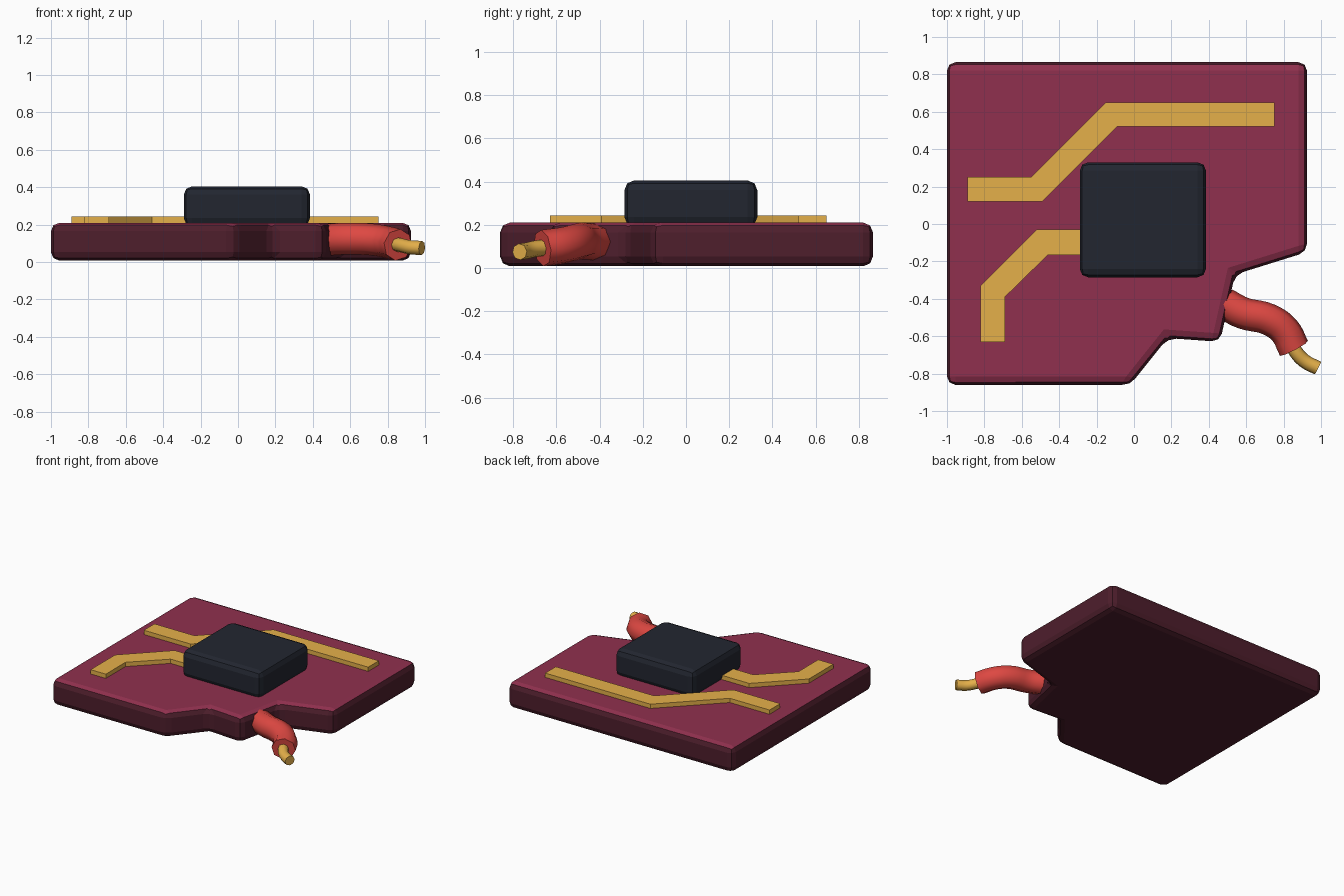
import bpy
import bmesh
import math

if "Cube" in bpy.data.objects:
    bpy.data.objects.remove(bpy.data.objects["Cube"], do_unlink=True)


def material(name, *srgb):
    color = [((c / 255 + 0.055) / 1.055) ** 2.4 for c in srgb] + [1]
    mat = bpy.data.materials.new(name)
    mat.use_nodes = True
    mat.diffuse_color = color
    bsdf = next(n for n in mat.node_tree.nodes if n.type == "BSDF_PRINCIPLED")
    bsdf.inputs["Base Color"].default_value = color
    return mat


MAROON = material("maroon board top", 144, 48, 78)
DARK_MAROON = material("dark maroon board side", 78, 30, 44)
GOLD = material("gold metal", 229, 176, 74)
RED = material("red insulation", 222, 72, 66)
BLACK = material("dark grey chip", 34, 38, 48)


def slab(name, outline, bottom, top, mat, bevel=0):
    """Extrude a flat outline upwards, with optional bevelled edges."""
    bm = bmesh.new()
    face = bm.faces.new([bm.verts.new((x, y, bottom)) for x, y in outline])
    grown = bmesh.ops.extrude_face_region(bm, geom=[face])["geom"]
    verts = [v for v in grown if isinstance(v, bmesh.types.BMVert)]
    bmesh.ops.translate(bm, verts=verts, vec=(0, 0, top - bottom))
    bmesh.ops.recalc_face_normals(bm, faces=bm.faces)
    mesh = bpy.data.meshes.new(name)
    bm.to_mesh(mesh)
    bm.free()
    mesh.materials.append(mat)
    obj = bpy.data.objects.new(name, mesh)
    bpy.context.collection.objects.link(obj)
    if bevel:
        bpy.context.view_layer.objects.active = obj
        mod = obj.modifiers.new("bevelled edges", "BEVEL")
        mod.width = bevel
        mod.segments = 2
        mod.limit_method = "ANGLE"
        mod.angle_limit = math.radians(20)
        bpy.ops.object.modifier_apply(modifier=mod.name)
    return obj


def cable(name, points, radius, mat):
    """Sweep a capped octagonal tube along a smooth path."""
    curve = bpy.data.curves.new(name, "CURVE")
    curve.dimensions = "3D"
    curve.bevel_depth = radius
    curve.bevel_resolution = 2
    curve.resolution_u = 5
    curve.use_fill_caps = True
    spline = curve.splines.new("BEZIER")
    spline.bezier_points.add(len(points) - 1)
    for knot, co in zip(spline.bezier_points, points):
        knot.co = co
        knot.handle_left_type = knot.handle_right_type = "AUTO"
    curve.materials.append(mat)
    obj = bpy.data.objects.new(name, curve)
    bpy.context.collection.objects.link(obj)
    bpy.ops.object.select_all(action="DESELECT")
    obj.select_set(True)
    bpy.context.view_layer.objects.active = obj
    bpy.ops.object.convert(target="MESH")
    bpy.ops.object.shade_smooth_by_angle(angle=math.radians(50))


# Circuit board with a broken corner
board = slab("circuit_board",
             [(-1, -0.86), (-0.02, -0.86), (0.18, -0.61), (0.46, -0.63),
              (0.54, -0.27), (0.925, -0.15), (0.925, 0.865), (-1, 0.865)],
             0.008, 0.21, MAROON, 0.045)

# Dark sides and underside, lighter top and upper bevel
board.data.materials.append(DARK_MAROON)
for poly in board.data.polygons:
    poly.material_index = 0 if poly.normal.z > 0.7 else 1

# Chip
slab("chip", [(-0.29, -0.285), (0.385, -0.285), (0.385, 0.33), (-0.29, 0.33)],
     0.19, 0.405, BLACK, 0.045)

# Raised metal traces
slab("back_trace",
     [(-0.89, 0.12), (-0.49, 0.12), (-0.09, 0.52), (0.75, 0.52),
      (0.75, 0.65), (-0.15, 0.65), (-0.55, 0.25), (-0.89, 0.25)],
     0.2, 0.243, GOLD)
slab("front_trace",
     [(-0.82, -0.63), (-0.69, -0.63), (-0.69, -0.39), (-0.46, -0.165),
      (-0.2, -0.165), (-0.2, -0.03), (-0.52, -0.03), (-0.82, -0.33)],
     0.2, 0.243, GOLD)

# Loose wire with a bare end
cable("wire_insulation",
      [(0.485, -0.425, 0.12), (0.58, -0.475, 0.125), (0.72, -0.51, 0.12),
       (0.805, -0.57, 0.105), (0.855, -0.665, 0.092)], 0.085, RED)
cable("wire_core",
      [(0.825, -0.61, 0.097), (0.87, -0.69, 0.09), (0.915, -0.735, 0.08),
       (0.983, -0.77, 0.075)], 0.038, GOLD)
